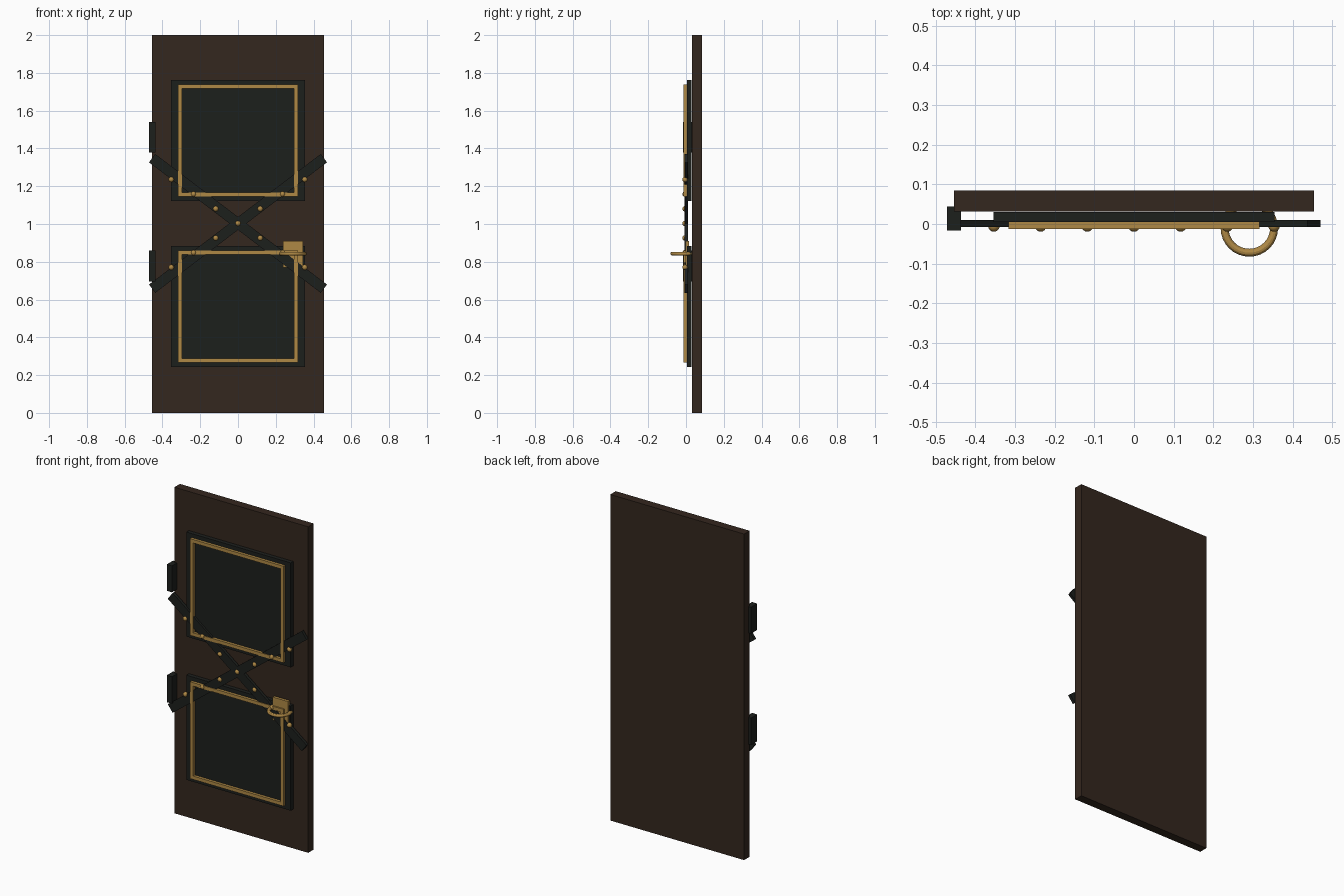
import bpy, math

if "Cube" in bpy.data.objects:
    bpy.data.objects.remove(bpy.data.objects["Cube"])


def material(name, rgb):
    m = bpy.data.materials.new(name)
    m.diffuse_color = (*rgb, 1)
    m.use_nodes = True
    m.node_tree.nodes["Principled BSDF"].inputs["Base Color"].default_value = m.diffuse_color
    return m


WOOD = material("dark_wood", (0.034, 0.020, 0.013))
IRON = material("black_iron", (0.012, 0.014, 0.012))
BRASS = material("brass", (0.43, 0.25, 0.06))


def finish(name, mat):
    ob = bpy.context.object
    ob.name = name
    ob.data.materials.append(mat)
    return ob


def box(name, x, y, z, mat):
    """Box from (min, max) pairs."""
    bpy.ops.mesh.primitive_cube_add(size=1, location=[sum(p) / 2 for p in (x, y, z)])
    ob = finish(name, mat)
    ob.scale = [p[1] - p[0] for p in (x, y, z)]
    bpy.ops.object.transform_apply(location=False, rotation=False, scale=True)
    return ob


# Door slab
box("door_slab", (-0.454, 0.454), (0.032, 0.085), (0, 2), WOOD)

# Iron panels with raised brass frames
for label, z0, z1 in (("lower", 0.242, 0.884), ("upper", 1.121, 1.762)):
    box(label + "_panel", (-0.354, 0.354), (0.005, 0.030), (z0, z1), IRON)
    w, d, f = 0.317, 0.021, (-0.012, 0.008)
    a, b = z0 + 0.024, z1 - 0.024
    box(label + "_frame_bottom", (-w, w), f, (a, a + d), BRASS)
    box(label + "_frame_top", (-w, w), f, (b - d, b), BRASS)
    for side, s in (("left", -1), ("right", 1)):
        xs = sorted((s * w, s * (w - d)))
        box(f"{label}_frame_{side}", xs, f, (a + d, b - d), BRASS)

# Crossed iron straps
for side, s in (("rising", -1), ("falling", 1)):
    ob = box(side + "_strap", (-0.571, 0.571), (-0.008, 0.010), (-0.0275, 0.0275), IRON)
    ob.location.z = 1.003
    ob.rotation_euler.y = s * 0.65

# Rivets along both straps
for i in range(-3, 4):
    for s in ((1, -1) if i else (1,)):
        bpy.ops.mesh.primitive_uv_sphere_add(segments=16, ring_count=8, radius=0.0145,
            location=(0.1178 * i, -0.005, 1.003 + s * 0.0775 * i))
        finish("rivet", BRASS)
        bpy.ops.object.shade_smooth_by_angle()

# Hinges on the left edge
for z0, z1 in ((0.695, 0.860), (1.378, 1.540)):
    box("hinge", (-0.472, -0.437), (-0.016, 0.044), (z0, z1), IRON)

# Handle plate and ring pull
box("handle_plate", (0.237, 0.343), (-0.003, 0.015), (0.770, 0.911), BRASS)
bpy.ops.mesh.primitive_torus_add(major_radius=0.0625, minor_radius=0.010, major_segments=32,
    minor_segments=12, location=(0.291, -0.010, 0.843))
finish("ring_handle", BRASS)
bpy.ops.object.shade_smooth_by_angle()
